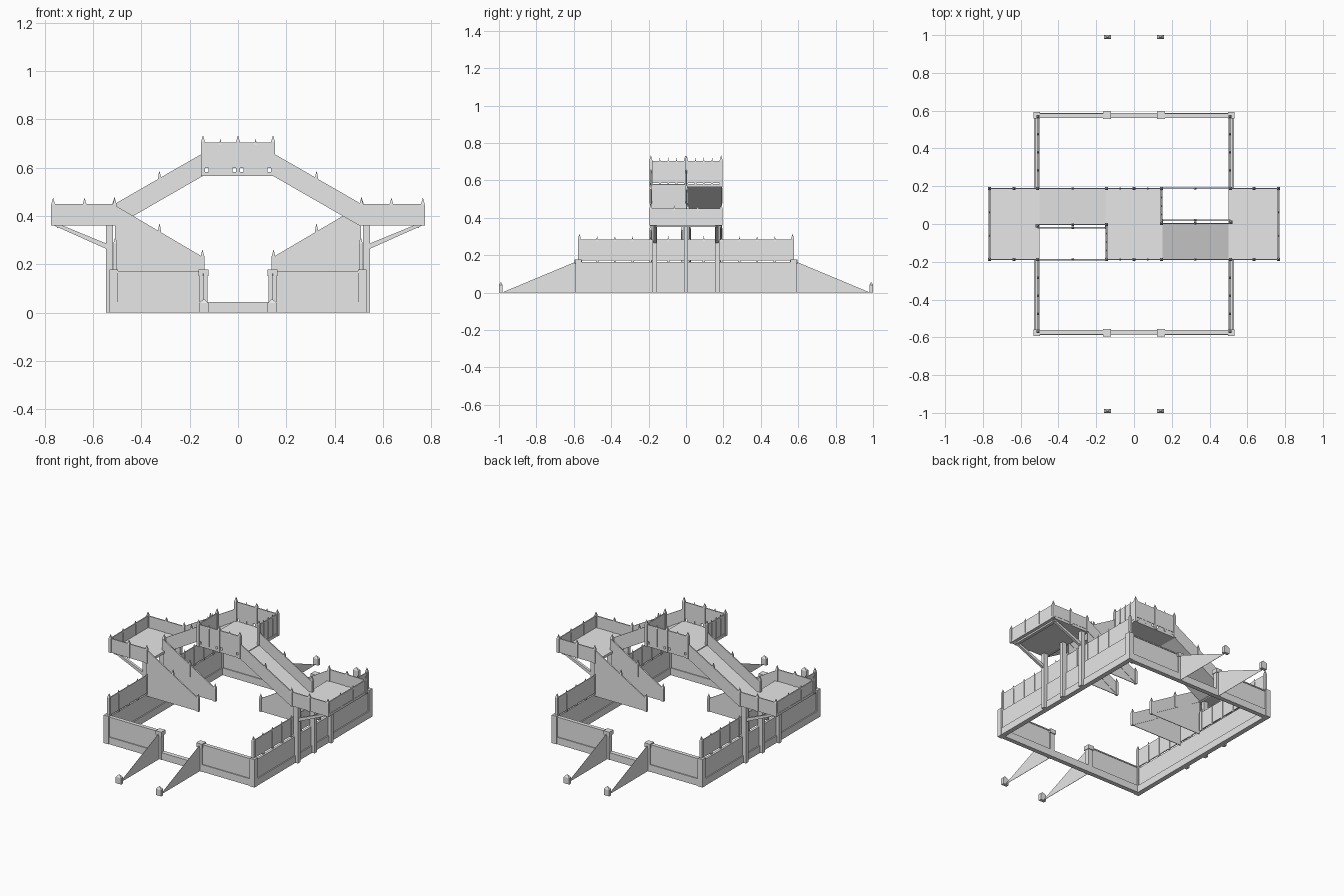
import bpy, bmesh

if "Cube" in bpy.data.objects:
    bpy.data.objects.remove(bpy.data.objects["Cube"])

stone = bpy.data.materials.new("pale grey")
stone.use_nodes = True
GREY = (0.8, 0.8, 0.8, 1)
stone.diffuse_color = GREY
stone.node_tree.nodes["Principled BSDF"].inputs["Base Color"].default_value = GREY


def finish(name, bm, r=1):
    # r = -1 turns the part half way round the vertical axis
    for v in bm.verts:
        v.co.x *= r
        v.co.y *= r
    bmesh.ops.recalc_face_normals(bm, faces=bm.faces)
    mesh = bpy.data.meshes.new(name)
    bm.to_mesh(mesh)
    bm.free()
    mesh.materials.append(stone)
    bpy.context.collection.objects.link(bpy.data.objects.new(name, mesh))


def add_box(bm, x0, x1, y0, y1, z0, z1):
    vs = bmesh.ops.create_cube(bm, size=1)["verts"]
    for v in vs:
        v.co.x = x1 if v.co.x > 0 else x0
        v.co.y = y1 if v.co.y > 0 else y0
        v.co.z = z1 if v.co.z > 0 else z0


def box(name, r, *dims):
    bm = bmesh.new()
    add_box(bm, *dims)
    finish(name, bm, r)


def picket(name, r, x, y, z0, top, w=0.014, d=None, tip=0.028):
    # square post with a pyramid point
    d = d or w
    bm = bmesh.new()
    add_box(bm, x - w/2, x + w/2, y - d/2, y + d/2, z0, top - tip)
    ring = [bm.verts.new((x + sx*w/2, y + sy*d/2, top - tip))
            for sx, sy in ((-1, -1), (1, -1), (1, 1), (-1, 1))]
    apex = bm.verts.new((x, y, top))
    for i in range(4):
        bm.faces.new((ring[i], ring[(i + 1) % 4], apex))
    finish(name, bm, r)


def plate(name, r, axis, points, a, b):
    # profile in the upright plane, extruded from a to b along the axis
    bm = bmesh.new()
    rings = [[bm.verts.new((c, p, q) if axis == "x" else (p, c, q)) for p, q in points]
             for c in (a, b)]
    n = len(points)
    bm.faces.new(rings[0])
    bm.faces.new(rings[1])
    for i in range(n):
        j = (i + 1) % n
        bm.faces.new((rings[0][i], rings[0][j], rings[1][j], rings[1][i]))
    finish(name, bm, r)


X0, X1 = 0.145, 0.51          # stair run


def upper(x):
    return 0.58 - (x - X0) / (X1 - X0) * 0.21


def lower(x):
    return 0.155 + (x - X0) / (X1 - X0) * 0.215


def slope(f, low, high):
    return [(X0, f(X0) + low), (X1, f(X1) + low), (X1, f(X1) + high), (X0, f(X0) + high)]


# Top deck
box("top_deck", 1, -0.15, 0.15, -0.19, 0.19, 0.565, 0.582)

for r in (1, -1):
    # Front wall, gate posts and sill
    box("gate_sill", r, -0.13, 0.13, -0.588, -0.56, 0, 0.045)
    for s in (1, -1):
        a, b = sorted((s*0.14, s*0.515))
        box("front_wall_base", r, a, b, -0.588, -0.56, 0, 0.045)
        box("front_wall_panel", r, a, b, -0.582, -0.566, 0.045, 0.165)
        box("front_wall_cap", r, a, b, -0.586, -0.562, 0.165, 0.172)
        c = s*0.143
        box("gate_post", r, c - 0.016, c + 0.016, -0.59, -0.56, 0, 0.152)
        box("gate_post_cap", r, c - 0.02, c + 0.02, -0.595, -0.555, 0.152, 0.178)
        c = s*0.514
        box("corner_post", r, c - 0.017, c + 0.017, -0.592, -0.558, 0, 0.178)
        # Sloping wing wall and its end post
        plate("wing_wall", r, "x", [(-0.59, 0), (-0.985, 0), (-0.59, 0.165)],
              s*0.143 - 0.001, s*0.143 + 0.001)
        picket("wing_end_post", r, s*0.141, -0.99, 0, 0.058, 0.038, 0.02, 0.018)

    # Side wall
    box("side_wall_base", r, 0.5, 0.53, -0.57, 0.57, 0, 0.045)
    box("side_wall_panel", r, 0.507, 0.523, -0.57, 0.57, 0.045, 0.163)
    # Side fence
    box("side_fence_panel", r, 0.505, 0.511, -0.57, 0.57, 0.172, 0.285)
    for i in range(13):
        y = -0.57 + i*0.095
        big = i % 6 == 0
        picket("side_fence_post", r, 0.508, y, 0.163, 0.315 if big else 0.302,
               0.016 if big else 0.012)

    # Side platform with its supports
    box("side_platform", r, 0.5, 0.77, -0.19, 0.19, 0.36, 0.376)
    for y in (-0.167, 0, 0.167):
        box("support_post", r, 0.517, 0.547, y - 0.012, y + 0.012, 0, 0.36)
    for y in (-0.167, 0.167):
        plate("support_brace", r, "y",
              [(0.547, 0.265), (0.547, 0.287), (0.725, 0.36), (0.76, 0.36)],
              y - 0.008, y + 0.008)
    box("platform_joist", r, 0.73, 0.75, -0.18, 0.18, 0.35, 0.36)
    # Platform railing
    box("platform_end_rail", r, 0.761, 0.768, -0.19, 0.19, 0.376, 0.45)
    for y in (-0.188, 0.188):
        box("platform_side_rail", r, 0.51, 0.768, y - 0.0035, y + 0.0035, 0.376, 0.45)
        for x in (0.51, 0.635, 0.765):
            picket("platform_rail_post", r, x, y, 0.36, 0.476, 0.016)
    for y in (-0.063, 0.063):
        picket("platform_end_post", r, 0.765, y, 0.37, 0.468, 0.012)

    # Upper stair
    plate("upper_stair", r, "y", slope(upper, -0.014, 0), -0.188, 0)
    for y in (-0.188, 0.003):
        plate("upper_stair_rail", r, "y", slope(upper, -0.014, 0.08), y - 0.0035, y + 0.0035)
        picket("upper_stair_post", r, 0.325, y, upper(0.325), 0.588, 0.013)
    picket("stair_divider_post", r, 0.512, 0.01, 0.36, 0.476, 0.018)

    # Lower stair sides
    for y in (0.019, 0.188):
        plate("lower_stair_rail", r, "y", slope(lower, -0.005, 0.075), y - 0.004, y + 0.004)
        plate("lower_stair_skirt", r, "y",
              [(X0, 0.15), (X1, 0.15), (X1, lower(X1)), (X0, lower(X0))],
              y - 0.002, y + 0.002)
        picket("lower_stair_post", r, 0.325, y, lower(0.325), 0.37, 0.013)
        picket("lower_stair_end_post", r, 0.147, y, 0.15, 0.262, 0.015)

    # Top deck railing along the front and on the closed half of the side
    for s in (1, -1):
        a, b = sorted((s*0.006, s*0.142))
        box("top_front_rail", r, a, b, -0.1915, -0.1845, 0.598, 0.705)
        picket("top_small_post", r, s*0.073, -0.188, 0.58, 0.722, 0.01)
        box("top_rail_foot", r, s*0.073 - 0.05, s*0.073 + 0.05, -0.19, -0.186, 0.58, 0.6)
    for x in (-0.145, 0, 0.145):
        picket("top_front_post", r, x, -0.188, 0.565, 0.735, 0.016)
    box("top_side_rail", r, 0.1415, 0.1485, 0, 0.188, 0.585, 0.705)
    picket("top_side_post", r, 0.145, 0.003, 0.565, 0.735, 0.016)
    for y in (0.05, 0.095, 0.14):
        picket("top_side_small_post", r, 0.145, y, 0.58, 0.722, 0.01)
